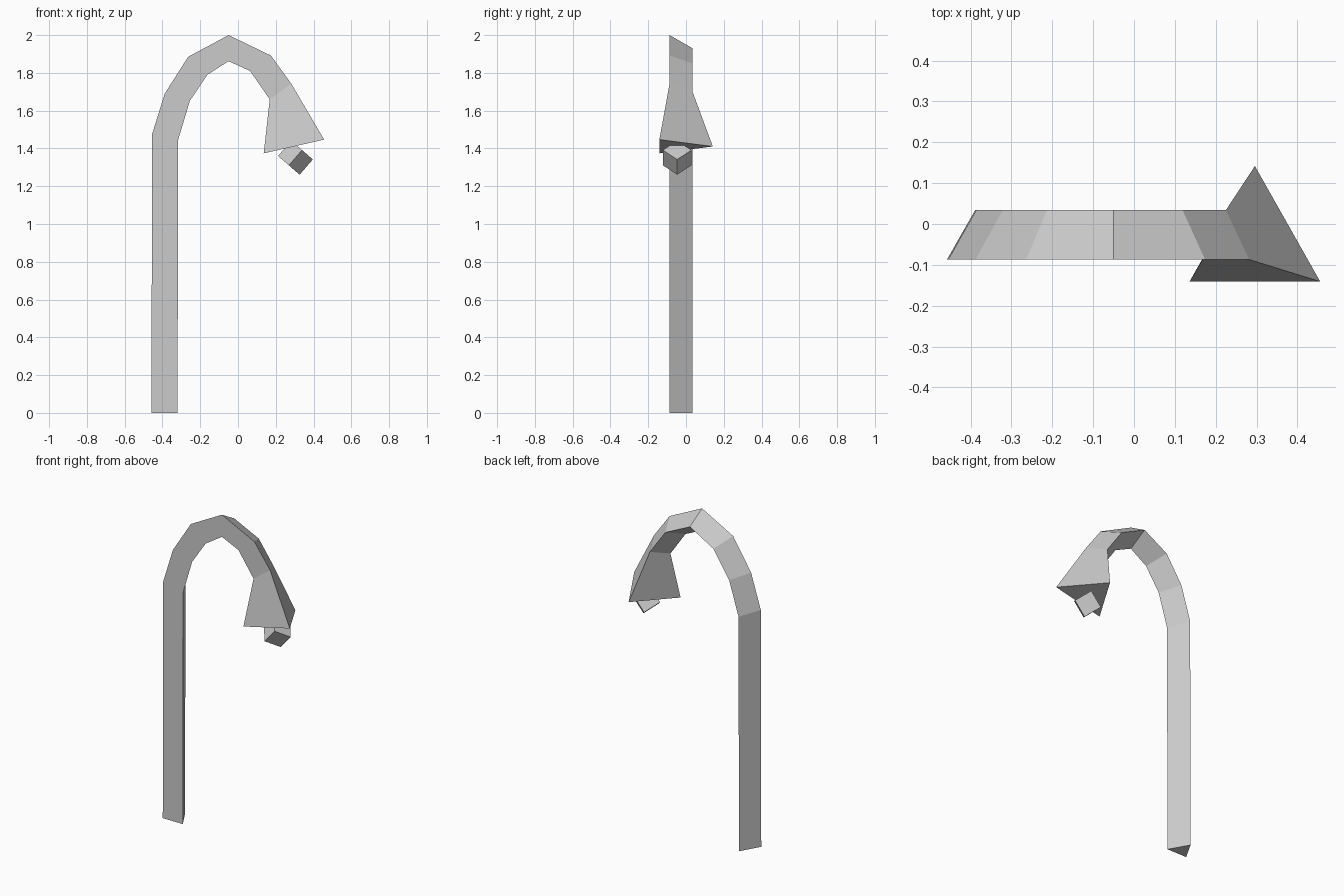
import bpy, bmesh
from math import radians
from mathutils import Matrix

if "Cube" in bpy.data.objects:
    bpy.data.objects.remove(bpy.data.objects["Cube"])


def tri_sweep(name, rings, cap_start=False, cap_end=False):
    """Loft a triangular section: each ring is (outer xz, inner xz, front y, back y)."""
    bm = bmesh.new()
    loops = []
    for (ox, oz), (ix, iz), yf, yb in rings:
        pts = [(ox, yf, oz), (ix, yf, iz), ((ox + ix) / 2, yb, (oz + iz) / 2)]
        loops.append([bm.verts.new(p) for p in pts])
    for a, b in zip(loops, loops[1:]):
        for i in range(3):
            j = (i + 1) % 3
            bm.faces.new((a[i], a[j], b[j], b[i]))
    if cap_start:
        bm.faces.new(loops[0][::-1])
    if cap_end:
        bm.faces.new(loops[-1])
    bmesh.ops.recalc_face_normals(bm, faces=bm.faces)
    # the open joint makes the automatic direction ambiguous: face the front to -y
    bm.normal_update()
    if min(bm.faces, key=lambda f: f.calc_center_median().y).normal.y > 0:
        bmesh.ops.reverse_faces(bm, faces=bm.faces)
    me = bpy.data.meshes.new(name)
    bm.to_mesh(me)
    bm.free()
    ob = bpy.data.objects.new(name, me)
    bpy.context.collection.objects.link(ob)
    return ob


# curved post: outer and inner edges of the flat front face
outer = [(-.458, 0), (-.455, 1.475), (-.388, 1.69), (-.264, 1.885),
         (-.05, 2.0), (.174, 1.892), (.282, 1.743)]
inner = [(-.32, 0), (-.317, 1.445), (-.255, 1.652), (-.162, 1.79),
         (-.05, 1.862), (.064, 1.81), (.168, 1.66)]
post = [(o, i, -.087, .034) for o, i in zip(outer, inner)]
tri_sweep("lamp_post", post, cap_start=True)

# flared shade, continuing from the end of the post
tri_sweep("lamp_shade", [post[-1], ((.456, 1.447), (.136, 1.374), -.141, .142)],
          cap_end=True)

# bulb: cube turned on its corner and tilted along the shade
bpy.ops.mesh.primitive_cube_add(size=.107)
bulb = bpy.context.object
bulb.name = "bulb"
bulb.matrix_world = (Matrix.Translation((.304, -.047, 1.351))
                     @ Matrix.Rotation(radians(41), 4, 'Y')
                     @ Matrix.Rotation(radians(45), 4, 'Z'))
